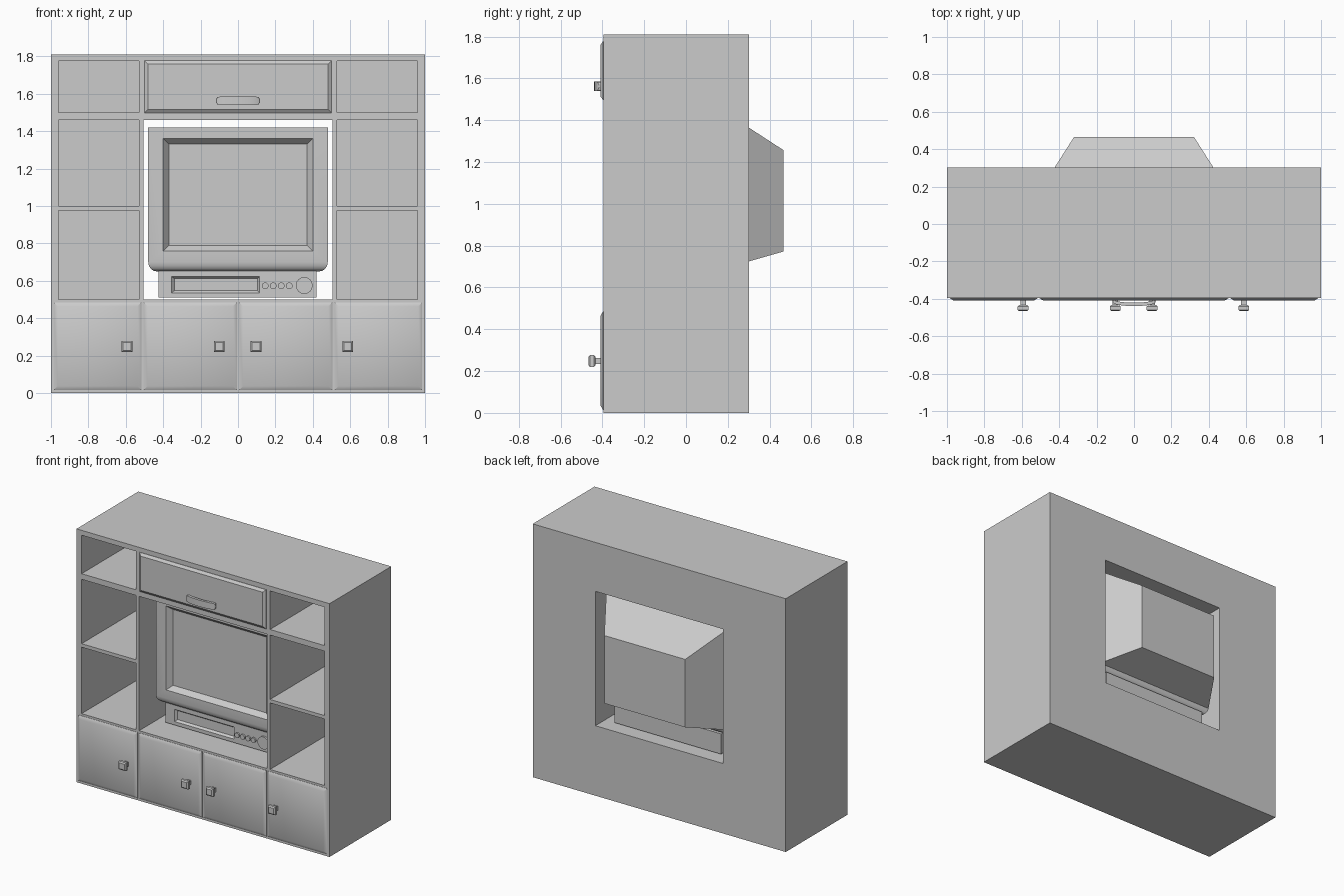
import bpy, bmesh
from math import cos, sin, pi

if "Cube" in bpy.data.objects:
    bpy.data.objects.remove(bpy.data.objects["Cube"])


def finish(name, bm, smooth=None):
    bmesh.ops.recalc_face_normals(bm, faces=bm.faces[:])
    me = bpy.data.meshes.new(name)
    bm.to_mesh(me)
    bm.free()
    ob = bpy.data.objects.new(name, me)
    bpy.context.collection.objects.link(ob)
    bpy.ops.object.select_all(action='DESELECT')
    ob.select_set(True)
    bpy.context.view_layer.objects.active = ob
    if smooth:
        bpy.ops.object.shade_smooth_by_angle(angle=smooth)
    return ob


def loft(rings):
    """Closed skin through equal-sized rings, capped at both ends."""
    bm = bmesh.new()
    vs = [[bm.verts.new(p) for p in r] for r in rings]
    n = len(rings[0])
    for a, b in zip(vs, vs[1:]):
        for i in range(n):
            j = (i + 1) % n
            bm.faces.new((a[i], a[j], b[j], b[i]))
    bm.faces.new(vs[0])
    bm.faces.new(vs[-1])
    bmesh.ops.recalc_face_normals(bm, faces=bm.faces[:])
    return bm


def xz_rect(x0, x1, z0, z1, y):
    return [(x0, y, z0), (x1, y, z0), (x1, y, z1), (x0, y, z1)]


def xy_rect(x, y0, y1, z):
    return [(-x, y0, z), (x, y0, z), (x, y1, z), (-x, y1, z)]


def box(x0, x1, y0, y1, z0, z1):
    return loft([xz_rect(x0, x1, z0, z1, y0), xz_rect(x0, x1, z0, z1, y1)])


def biggest_face(bm, side):
    return max((f for f in bm.faces if f.normal.y * side > 0.9), key=lambda f: f.calc_area())


def inset_to(bm, face, x0, x1, z0, z1, y):
    """Inset a rectangular face and move the inner face to a given rectangle."""
    bmesh.ops.inset_individual(bm, faces=[face], thickness=0.005)
    c = face.calc_center_median()
    for v in face.verts:
        v.co = (x0 if v.co.x < c.x else x1, y, z0 if v.co.z < c.z else z1)


# Cabinet carcass with open shelves and a through bay for the television
cabinet = finish("cabinet", box(-1, 1, -0.395, 0.302, 0, 1.81))
bays = [(-0.505, 0.505, 0.5, 1.46, 0.5)]
for z0, z1 in ((0.5, 0.975), (1.0, 1.46), (1.5, 1.775)):
    for x0, x1 in ((-0.96, -0.53), (0.53, 0.96)):
        bays.append((x0, x1, z0, z1, 0.28))
for x0, x1, z0, z1, back in bays:
    cutter = finish("bay_cutter", box(x0, x1, -0.6, back, z0, z1))
    cutter.hide_render = True
    bpy.context.view_layer.objects.active = cabinet
    mod = cabinet.modifiers.new("bay", 'BOOLEAN')
    mod.operation = 'DIFFERENCE'
    mod.solver = 'EXACT'
    mod.object = cutter
    bpy.ops.object.modifier_apply(modifier=mod.name)
    bpy.data.objects.remove(cutter)


# Raised door panels and the upper flap
def panel(name, x0, x1, z0, z1, inset, smooth=None):
    i = inset
    finish(name, loft([xz_rect(x0, x1, z0, z1, -0.39),
                       xz_rect(x0, x1, z0, z1, -0.397),
                       xz_rect(x0 + i, x1 - i, z0 + i, z1 - i, -0.41)]), smooth)


for n, (x0, x1) in enumerate(((-0.985, -0.515), (-0.505, -0.005), (0.005, 0.505), (0.515, 0.985))):
    panel(f"door_{n + 1}", x0, x1, 0.015, 0.485, 0.022, 0.7)
panel("upper_flap", -0.5, 0.5, 1.497, 1.777, 0.018)

# Square door knobs
for n, x in enumerate((-0.593, -0.1, 0.097, 0.587)):
    steps = ((0.015, -0.4), (0.015, -0.432), (0.022, -0.434), (0.029, -0.441),
             (0.029, -0.459), (0.021, -0.466))
    finish(f"door_knob_{n + 1}",
           loft([xz_rect(x - r, x + r, 0.248 - r, 0.248 + r, y) for r, y in steps]))

# Bowed flap handle with rounded ends
rings = []
for i in range(13):
    t = -1 + i / 6
    x = 0.115 * sin(t * pi / 2)
    y = -0.405 - 0.022 * cos(t * pi / 2)
    h = 0.008 + 0.015 * max(0, 1 - abs(t) ** 5) ** 0.5
    rings.append([(x, y - 0.012, 1.562 - h), (x, y + 0.006, 1.562 - h),
                  (x, y + 0.006, 1.562 + h), (x, y - 0.012, 1.562 + h)])
finish("flap_handle", loft(rings), 0.5)

# Television: rounded underside, tapered back, recessed screen
rings = [xy_rect(0.48, -0.24, 0.215, 1.42)]
for i in range(5):
    a = i / 4 * pi / 2
    d = 0.045 * (1 - cos(a))
    rings.append(xy_rect(0.48 - d, -0.24 + d, 0.215 - d, 0.70 - 0.05 * sin(a)))
bm = loft(rings)
screen, back = biggest_face(bm, -1), biggest_face(bm, 1)
inset_to(bm, screen, -0.40, 0.40, 0.76, 1.36, -0.24)
inset_to(bm, screen, -0.37, 0.37, 0.788, 1.33, -0.205)
inset_to(bm, back, -0.32, 0.32, 0.772, 1.257, 0.466)
finish("television", bm, 0.5)

# Player under the television with a recessed slot
bm = box(-0.425, 0.42, -0.21, 0.21, 0.51, 0.655)
slot = biggest_face(bm, -1)
inset_to(bm, slot, -0.355, 0.115, 0.535, 0.622, -0.21)
inset_to(bm, slot, -0.34, 0.105, 0.547, 0.611, -0.195)
finish("media_player", bm)

# Player buttons and dial
controls = [(x, 0.018, 0.573) for x in (0.145, 0.188, 0.231, 0.274)] + [(0.354, 0.045, 0.575)]
for n, (x, r, z) in enumerate(controls):
    circle = [(cos(k * pi / 8) * r, sin(k * pi / 8) * r) for k in range(16)]
    finish("player_dial" if r > 0.03 else f"player_button_{n + 1}",
           loft([[(x + u, y, z + w) for u, w in circle] for y in (-0.2, -0.222)]), 0.6)
